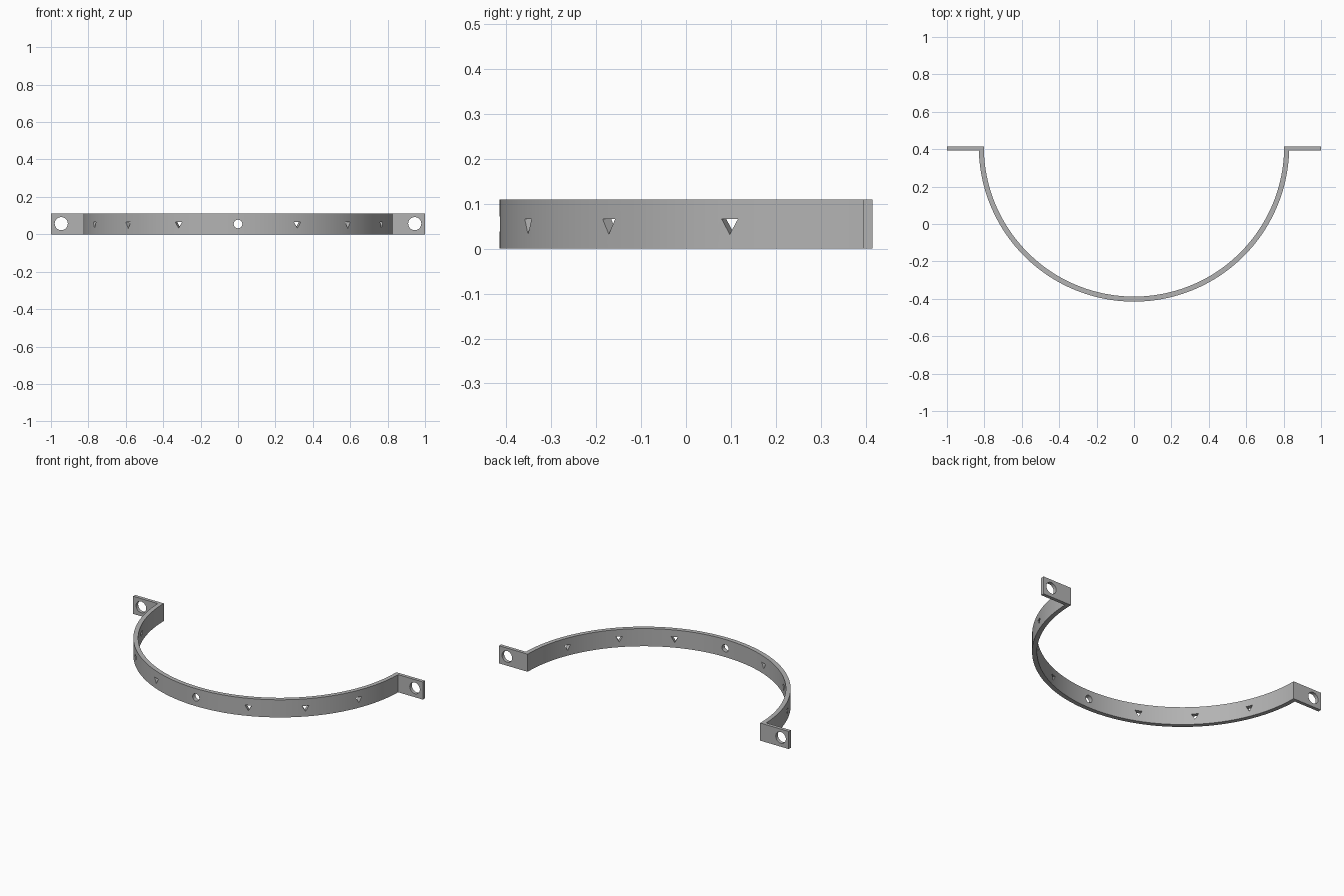
import bpy, bmesh, math
from mathutils import Matrix, Vector

cube = bpy.data.objects.get("Cube")
if cube:
    bpy.data.objects.remove(cube, do_unlink=True)

R_OUT, R_IN, HEIGHT, TAB = 0.83, 0.803, 0.11, 0.021
BACK = R_OUT / 2          # y of the ring centre and of the tab backs
MID = HEIGHT / 2
STEPS = 96

steel = bpy.data.materials.new("grey_steel")
steel.use_nodes = True
steel.diffuse_color = (0.45, 0.45, 0.45, 1)
steel.node_tree.nodes["Principled BSDF"].inputs["Base Color"].default_value = steel.diffuse_color


def add_object(name, bm):
    bmesh.ops.recalc_face_normals(bm, faces=bm.faces)
    mesh = bpy.data.meshes.new(name)
    bm.to_mesh(mesh)
    bm.free()
    mesh.materials.append(steel)
    obj = bpy.data.objects.new(name, mesh)
    bpy.context.collection.objects.link(obj)
    return obj


def arc(radius, start, end):
    for i in range(STEPS + 1):
        a = start + (end - start) * i / STEPS
        yield radius * math.cos(a), BACK + radius * math.sin(a)


# Half-ring strap with a flat tab at each end, extruded from its outline
trim = math.asin(TAB / R_OUT)
outline = [(-1, BACK), (-1, BACK - TAB)]
outline += arc(R_OUT, math.pi + trim, 2 * math.pi - trim)
outline += [(1, BACK - TAB), (1, BACK)]
outline += arc(R_IN, 2 * math.pi, math.pi)
bm = bmesh.new()
face = bm.faces.new([bm.verts.new((x, y, 0)) for x, y in outline])
ext = bmesh.ops.extrude_face_region(bm, geom=[face])
top = [g for g in ext["geom"] if isinstance(g, bmesh.types.BMVert)]
bmesh.ops.translate(bm, verts=top, vec=(0, 0, HEIGHT))
strap = add_object("strap_with_tabs", bm)

# Hole cutters: one mesh of separate prisms
bm = bmesh.new()


def prism(sides, radius, location, turn):
    """Horizontal prism along y, turned about z, with one corner pointing down."""
    m = (Matrix.Translation(Vector(location)) @ Matrix.Rotation(turn, 4, "Z")
         @ Matrix.Rotation(math.pi / 2, 4, "X"))
    ring = bmesh.ops.create_cone(bm, cap_ends=True, segments=sides, radius1=radius,
                                 radius2=radius, depth=0.1)["verts"]
    low = min(ring, key=lambda v: (round(v.co.y, 4), abs(v.co.x)))
    spin = -math.pi / 2 - math.atan2(low.co.y, low.co.x)
    bmesh.ops.transform(bm, matrix=m @ Matrix.Rotation(spin, 4, "Z"), verts=ring)


r_mid = (R_OUT + R_IN) / 2
for k in range(-3, 4):
    a = math.radians(22.5 * k)
    spot = (r_mid * math.sin(a), BACK - r_mid * math.cos(a), MID)
    prism(3 if k else 32, 0.023, spot, a)
for side in (-1, 1):
    prism(32, 0.035, (side * 0.945, BACK - TAB / 2, MID + 0.002), 0)
cutter = add_object("hole_cutter", bm)
cutter.hide_render = True

# Cut the holes, then shade
mod = strap.modifiers.new("holes", "BOOLEAN")
mod.operation = "DIFFERENCE"
mod.solver = "EXACT"
mod.object = cutter
bpy.ops.object.select_all(action="DESELECT")
strap.select_set(True)
bpy.context.view_layer.objects.active = strap
bpy.ops.object.modifier_apply(modifier=mod.name)
bpy.data.objects.remove(cutter, do_unlink=True)
bpy.ops.object.shade_smooth_by_angle(angle=math.radians(30))
